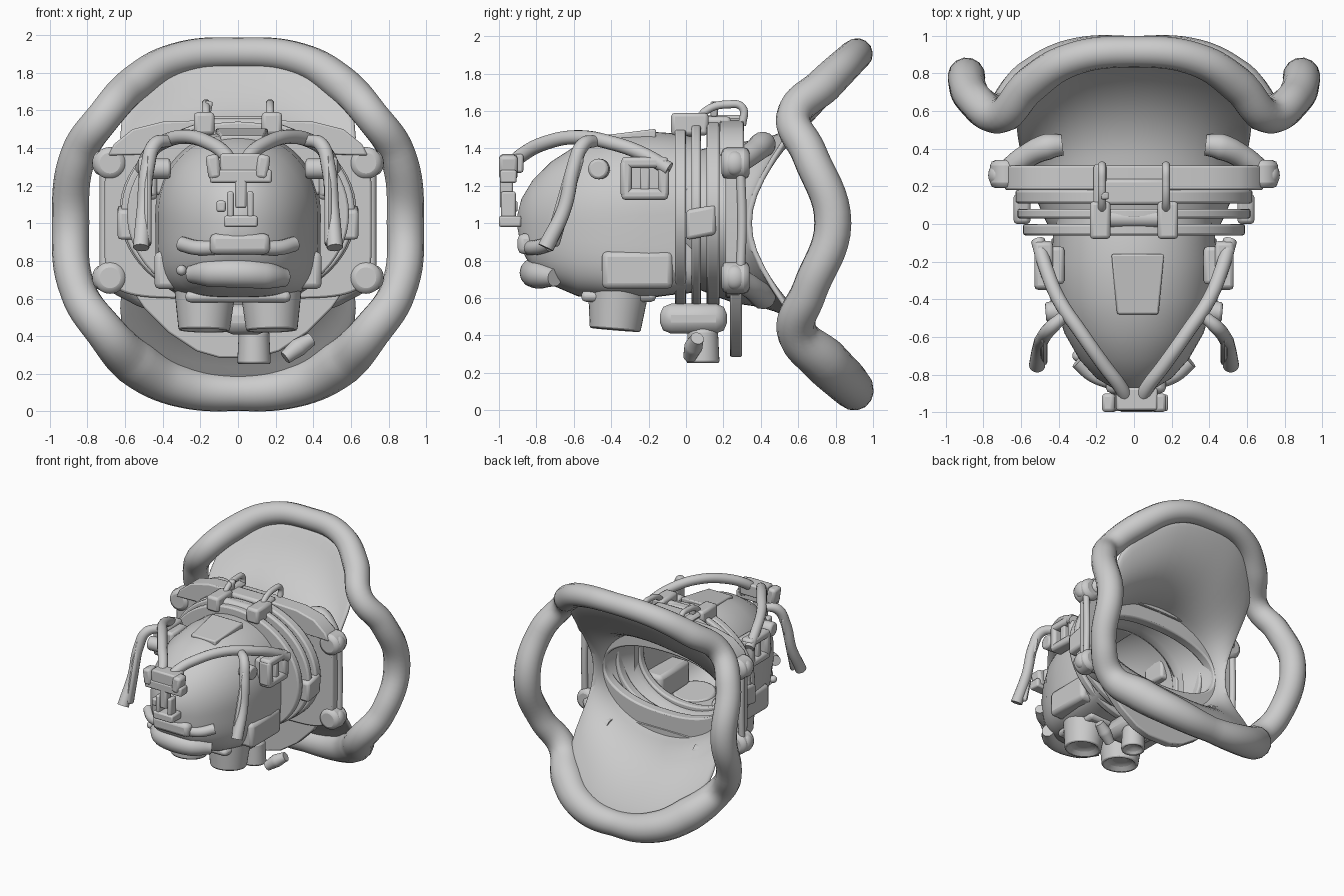
import bpy, bmesh, math
from mathutils import Vector, Matrix

if "Cube" in bpy.data.objects:
    bpy.data.objects.remove(bpy.data.objects["Cube"])


def finish(name, bm, mirror=False, bevel=0):
    bmesh.ops.recalc_face_normals(bm, faces=bm.faces)
    me = bpy.data.meshes.new(name)
    bm.to_mesh(me)
    bm.free()
    ob = bpy.data.objects.new(name, me)
    bpy.context.collection.objects.link(ob)
    if bevel:
        b = ob.modifiers.new("bevel", 'BEVEL')
        b.width, b.segments = bevel, 2
        b.limit_method, b.angle_limit = 'ANGLE', 0.6
    if mirror:
        ob.modifiers.new("mirror", 'MIRROR')
    return ob


def loft(name, rows, caps=False, loop=False, **kw):
    """Skin closed rings of points; loop joins last ring to first."""
    bm = bmesh.new()
    vs = [[bm.verts.new(p) for p in r] for r in rows]
    n = len(rows[0])
    for a in range(len(rows) - (0 if loop else 1)):
        r, s = vs[a], vs[(a + 1) % len(rows)]
        for i in range(n):
            j = (i + 1) % n
            bm.faces.new((r[i], r[j], s[j], s[i]))
    if caps:
        bm.faces.new(vs[0])
        bm.faces.new(vs[-1])
    return finish(name, bm, **kw)


def box(name, c, size, rot=(0, 0, 0), mirror=False, bevel=0.02):
    bm = bmesh.new()
    bmesh.ops.create_cube(bm, size=1)
    m = Matrix.Translation(c)
    for ang, ax in zip(rot, 'XYZ'):
        m = m @ Matrix.Rotation(math.radians(ang), 4, ax)
    bm.transform(m @ Matrix.Diagonal((*size, 1)))
    return finish(name, bm, mirror, bevel)


def cyl(name, a, b, r0, r1=None, mirror=False, bevel=0.015, hole=0):
    a, b = Vector(a), Vector(b)
    bm = bmesh.new()
    bmesh.ops.create_cone(bm, cap_ends=True, segments=32, radius1=r0,
                          radius2=r1 or r0, depth=(b - a).length)
    if hole:  # recess in the first end
        f = min((f for f in bm.faces if len(f.verts) > 4), key=lambda f: f.calc_center_median().z)
        bmesh.ops.inset_region(bm, faces=[f], thickness=hole)
        bmesh.ops.translate(bm, verts=f.verts, vec=(0, 0, 0.05))
    q = (b - a).to_track_quat('Z', 'Y').to_matrix().to_4x4()
    bm.transform(Matrix.Translation((a + b) / 2) @ q)
    return finish(name, bm, mirror, bevel)


def ball(name, c, size, mirror=False):
    bm = bmesh.new()
    bmesh.ops.create_uvsphere(bm, u_segments=24, v_segments=14, radius=1)
    bm.transform(Matrix.Translation(c) @ Matrix.Diagonal((*size, 1)))
    return finish(name, bm, mirror)


def tube(name, pts, r, cyclic=False, mirror=False, radii=None):
    cu = bpy.data.curves.new(name, 'CURVE')
    cu.dimensions = '3D'
    cu.bevel_depth, cu.bevel_resolution, cu.resolution_u = r, 5, 8
    cu.use_fill_caps = True
    sp = cu.splines.new('BEZIER')
    sp.bezier_points.add(len(pts) - 1)
    sp.use_cyclic_u = cyclic
    for i, (bp, p) in enumerate(zip(sp.bezier_points, pts)):
        bp.co = p
        bp.handle_left_type = bp.handle_right_type = 'AUTO'
        bp.radius = radii[i] if radii else 1
    ob = bpy.data.objects.new(name, cu)
    bpy.context.collection.objects.link(ob)
    bpy.ops.object.select_all(action='DESELECT')
    ob.select_set(True)
    bpy.context.view_layer.objects.active = ob
    bpy.ops.object.convert(target='MESH')
    ob = bpy.context.view_layer.objects.active
    if mirror:
        ob.modifiers.new("mirror", 'MIRROR')
    return ob


def oval(y, rx, rz, zc, n=2.0, nlow=None, count=64):
    out = []
    for i in range(count):
        t = 2 * math.pi * i / count
        c, s = math.cos(t), math.sin(t)
        e = 2 / (nlow if nlow and s < 0 else n)
        out.append((rx * math.copysign(abs(c) ** e, c), y,
                    zc + rz * math.copysign(abs(s) ** e, s)))
    return out


def collar(name, y0, y1, rx, rz, zc, wall, n=2.0, bevel=0.012):
    o, i = (rx, rz, zc, n), (rx - wall, rz - wall, zc, 2.2)
    return loft(name, [oval(y0, *o), oval(y1, *o), oval(y1, *i), oval(y0, *i)], loop=True, bevel=bevel)


def plate(name, outline, y0, y1):
    """Flat plate from the right half of a front outline (x, z)."""
    pts = outline + [(-x, z) for x, z in outline[::-1]]
    return loft(name, [[(x, y, z) for x, z in pts] for y in (y0, y1)], caps=True, bevel=.01)


def full_loop(half):
    """Mirror a top-to-bottom half path into a closed loop."""
    return half + [(-x, y, z) for x, y, z in half[-2:0:-1]]


# Big wavy padded ring at the back
half = [(0, .915, 1.905), (.33, .875, 1.87), (.55, .74, 1.74), (.71, .575, 1.57), (.845, .66, 1.37),
        (.89, .785, 1.0), (.85, .66, .64), (.71, .59, .43), (.55, .74, .265), (.33, .865, .145), (0, .9, .1)]
hr = [.85, .9, 1.0, .95, .98, 1.02, .98, 1.08, 1.3, 1.2, 1.0]
tube("padded_ring", full_loop(half), .098, True, radii=hr + hr[-2:0:-1])

# Flared shoulder shell, cut away at the sides
edge = [(0, .91, 1.88), (.2, .895, 1.87), (.37, .85, 1.82), (.54, .73, 1.71), (.64, .6, 1.56), (.62, .47, 1.36),
        (.6, .36, 1.15), (.6, .34, 1.0), (.6, .36, .85), (.62, .47, .64), (.64, .6, .45), (.54, .73, .29),
        (.37, .85, .18), (.2, .895, .14), (0, .91, .12)]
outer = full_loop(edge)
rows = [[] for _ in range(8)]
for k, p in enumerate(outer):
    t = 2 * math.pi * k / len(outer)
    p = Vector(p)
    a = Vector((.56 * math.sin(t), .25, 1 + .42 * math.cos(t)))
    c = Vector((a.x * .8 + p.x * .2, a.y + .65 * (p.y - a.y), a.z))
    for j, row in enumerate(rows):
        u = j / 7
        row.append(a * (1 - u) ** 2 + c * 2 * u * (1 - u) + p * u * u)
# the shell narrows forward into the neck opening
neck = [[(v.x * f, y, 1.02 + (v.z - 1) * f) for v in rows[0]] for f, y in ((.78, -.04), (.88, .1))]
shell = loft("shoulder_shell", neck + rows)
so = shell.modifiers.new("thick", 'SOLIDIFY')
so.thickness, so.offset = .03, 0
shell.modifiers.new("smooth", 'SUBSURF').levels = 1
shell.modifiers["smooth"].render_levels = 1

# Helmet shell: y, half width, top z, bottom z
prof = [(-.9, .03, 1.05, .97), (-.88, .1, 1.13, .86), (-.82, .2, 1.23, .75), (-.72, .29, 1.33, .67),
        (-.58, .37, 1.42, .61), (-.4, .425, 1.475, .59), (-.2, .44, 1.49, .6), (-.05, .43, 1.48, .62), (.06, .43, 1.46, .63)]
head = loft("helmet_shell", [oval(y, rx, (t - b) / 2, (t + b) / 2, 2.1, 3.2 + max(0, y + .7) * 3)
                             for y, rx, t, b in prof])
bm = bmesh.new()
bm.from_mesh(head.data)
bmesh.ops.holes_fill(bm, edges=[e for e in bm.edges if e.is_boundary and e.verts[0].co.y < -.5])
bm.to_mesh(head.data)
bm.free()
box("jaw_side_panel", (.36, -.26, .75), (.17, .38, .2), mirror=True, bevel=.03)
box("chin_pan", (0, -.36, .61), (.56, .4, .06), bevel=.025)
loft("top_patch", [[(-.12, -.16, z), (.16, -.16, z), (.13, -.48, z - .04), (-.09, -.48, z - .04)]
                   for z in (1.44, 1.505)], caps=True, bevel=.01)

# Clamp rings and mounting plate around the neck
collar("front_clamp_ring", -.06, .0, .59, .49, 1.05, .17)
collar("middle_clamp_ring", .03, .08, .62, .5, 1.06, .12)
collar("rear_clamp_ring", .11, .18, .63, .5, 1.06, .14)
collar("mounting_plate", .21, .29, .71, .42, 1.02, .17, n=6)
plate("lower_neck_tab", [(0, .64), (.56, .64), (.5, .55), (.37, .42), (.22, .32), (.1, .285)], .235, .3)
plate("upper_arch_plate", [(0, 1.38), (.69, 1.36), (.66, 1.42), (.56, 1.5), (.4, 1.54), (.1, 1.55)], .18, .31)
for z, s in ((1.32, 1), (.71, -1)):
    cyl("corner_boss", (.68, .19, z), (.68, .34, z), .085, mirror=True, bevel=.03)
    ball("corner_bolt", (.73, .26, z), (.045, .06, .065), True)
    tube("shell_bracket", [(.68, .27, z), (.57, .36, z + s * .06), (.46, .41, z + s * .1), (.38, .42, z + s * .1)],
         .07, mirror=True, radii=[.9, .9, 1, .8])
tube("plate_side_rod", [(.71, .29, .72), (.71, .3, 1.0), (.71, .29, 1.32)], .025, mirror=True)
loft("side_clamp", [[(x, y, z) for y, z in ((0, .91), (.16, .94), (.16, 1.1), (0, 1.07))]
                    for x in (.55, .64)], caps=True, mirror=True, bevel=.02)

# Latches on top of the neck
box("latch_block", (.18, .02, 1.53), (.11, .2, .12), mirror=True)
cyl("latch_roller", (-.16, .03, 1.51), (.16, .03, 1.51), .05)
box("latch_bridge", (0, .17, 1.54), (.36, .14, .06))
for x in (-.17, .17):
    tube("latch_handle", [(x, .06, 1.55), (x, .12, 1.61), (x, .22, 1.635), (x, .3, 1.62), (x, .3, 1.52)], .022)
box("latch_spike", (-.16, .15, 1.61), (.04, .04, .08), (0, 12, 0), bevel=.01)
box("latch_strap", (-.18, .12, 1.56), (.07, .4, .04))

# Canisters and valves below
cyl("lower_canister", (.18, -.38, .42), (.175, -.36, .66), .135, .165, True, .02, .06)
box("lower_manifold", (.04, .04, .49), (.26, .36, .16), bevel=.06)
cyl("drain_valve", (.085, .09, .24), (.085, .09, .44), .09, .08, bevel=.025, hole=.05)
tube("valve_lever", [(.25, .02, .285), (.32, .04, .34), (.39, .06, .385)], .045, radii=[.8, 1.1, .8])

# Guard tubes over the brow and down the cheeks
tube("brow_tube", [(.03, -.95, 1.3), (.07, -.87, 1.37), (.16, -.75, 1.43), (.28, -.58, 1.46), (.4, -.4, 1.43),
                   (.47, -.23, 1.37), (.51, -.09, 1.29)], .038, mirror=True)
tube("cheek_tube", [(.36, -.48, 1.44), (.44, -.55, 1.42), (.48, -.6, 1.3), (.5, -.65, 1.08), (.515, -.75, .87)],
     .038, mirror=True, radii=[.8, 1, 1, 1, 1.15])
box("cheek_pad", (.48, -.65, 1.12), (.04, .08, .5), (-16, 0, 0), True)

# Square side valves: frame of four bars with a central pin
for dz in (-.085, .085):
    box("side_valve_rail", (.48, -.22, 1.24 + dz), (.1, .25, .06), mirror=True)
for dy in (-.1, .1):
    box("side_valve_post", (.48, -.22 + dy, 1.24), (.1, .06, .2), mirror=True)
box("side_valve_pin", (.48, -.22, 1.23), (.07, .05, .14), mirror=True, bevel=.01)
box("side_valve_base", (.42, -.22, 1.24), (.1, .2, .18), mirror=True)
cyl("side_knob", (.36, -.46, 1.29), (.47, -.47, 1.29), .055, mirror=True)

# Front bracket
for nm, c, s in [("top", (.015, -.93, 1.32), (.22, .12, .1)), ("bar", (.015, -.95, 1.25), (.33, .09, .07)),
                 ("stem", (.015, -.96, 1.17), (.06, .07, .18)), ("foot", (.015, -.94, 1.01), (.18, .12, .06)),
                 ("left_post", (-.04, -.95, 1.09), (.035, .08, .16)), ("right_post", (.065, -.95, 1.09), (.035, .08, .16)),
                 ("peg", (-.09, -.93, 1.09), (.05, .06, .06))]:
    box("front_bracket_" + nm, c, s, bevel=.012)
box("front_bracket_ear", (.13, -.95, 1.3), (.07, .1, .13), (0, 8, 0), True, .02)

# Breathing unit under the bracket
box("mouth_bar", (.01, -.84, .89), (.32, .12, .11), bevel=.03)
tube("mouth_bar_end", [(.12, -.84, .87), (.22, -.8, .87), (.3, -.73, .89)], .04, mirror=True)
tube("exhaust_tube", [(-.25, -.7, .73), (-.14, -.78, .735), (0, -.81, .735), (.14, -.78, .725), (.25, -.7, .71)], .08,
     radii=[.6, .95, 1.0, .95, .6])
ball("exhaust_screw", (-.3, -.7, .75), (.028, .03, .028))

# Smooth shading that keeps hard edges
bpy.ops.object.select_all(action='DESELECT')
for ob in bpy.data.objects:
    ob.select_set(True)
    bpy.context.view_layer.objects.active = ob
bpy.ops.object.shade_smooth_by_angle(angle=math.radians(38))
